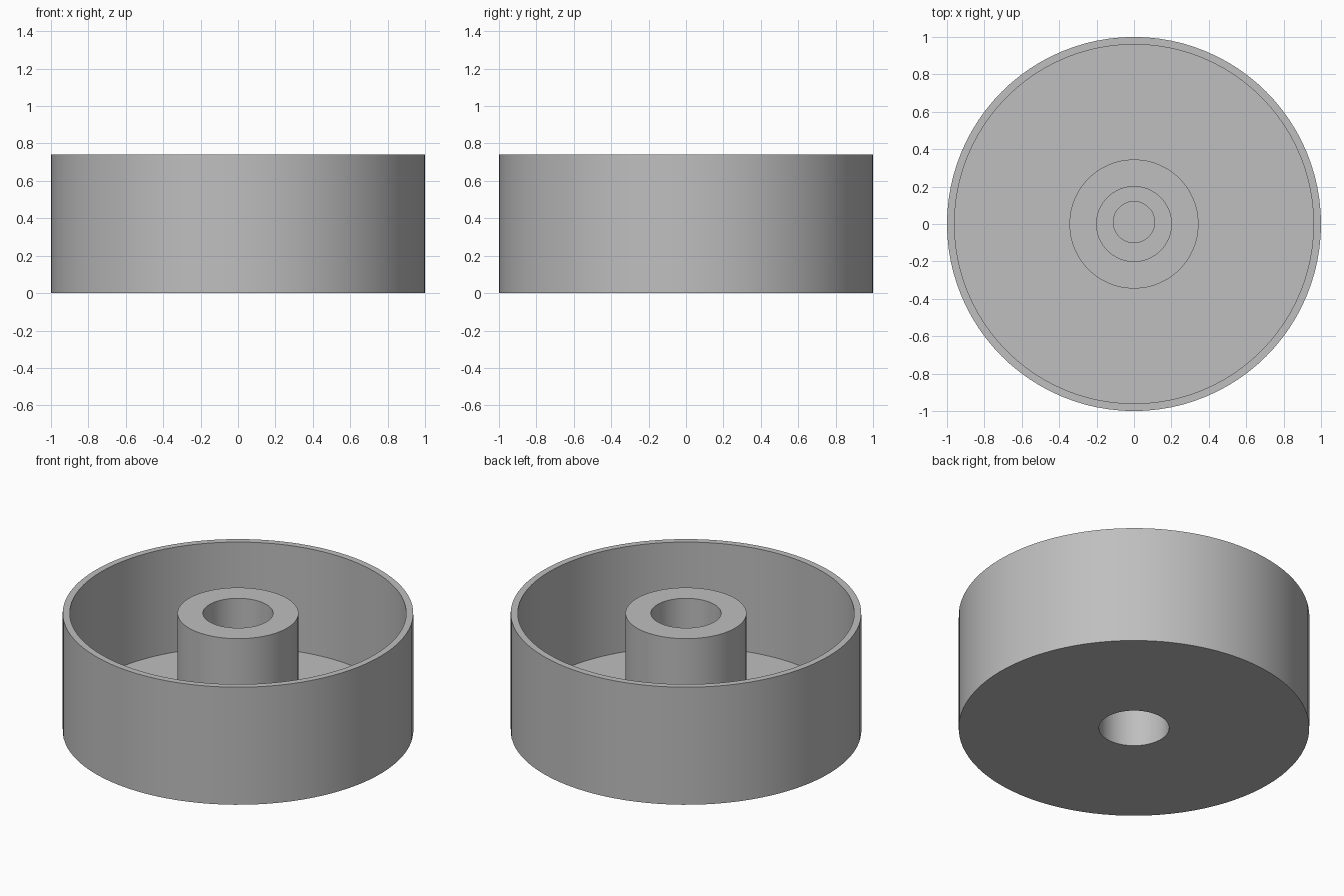
import bpy
import bmesh
import math

cube = bpy.data.objects.get("Cube")
if cube:
    bpy.data.objects.remove(cube, do_unlink=True)

SEGMENTS = 96
HEIGHT = 0.74
OUTER, INNER = 1.0, 0.96
FLOOR = 0.08
BOSS, BORE = 0.345, 0.2
WEB_LOW, WEB_TOP = 0.3, 0.45
POCKET, POCKET_FLOOR, POCKET_SHIFT = 0.11, 0.37, 0.01

grey = bpy.data.materials.new("plain grey")
grey.use_nodes = True
grey.diffuse_color = (0.52, 0.52, 0.52, 1)
grey.node_tree.nodes["Principled BSDF"].inputs["Base Color"].default_value = grey.diffuse_color


def lathe(name, profile, material):
    """Spin (radius, z, y shift) rings about z and cap both ends."""
    bm = bmesh.new()
    rings = []
    for radius, z, shift in profile:
        angles = [math.tau * i / SEGMENTS for i in range(SEGMENTS)]
        rings.append([bm.verts.new((radius * math.cos(a), radius * math.sin(a) + shift, z))
                      for a in angles])
    for low, high in zip(rings, rings[1:]):
        for i in range(SEGMENTS):
            j = (i + 1) % SEGMENTS
            bm.faces.new((low[i], low[j], high[j], high[i]))
    bm.faces.new(rings[0])
    bm.faces.new(rings[-1])
    bmesh.ops.recalc_face_normals(bm, faces=bm.faces)
    mesh = bpy.data.meshes.new(name)
    bm.to_mesh(mesh)
    bm.free()
    mesh.materials.append(material)
    obj = bpy.data.objects.new(name, mesh)
    bpy.context.collection.objects.link(obj)
    bpy.ops.object.select_all(action="DESELECT")
    obj.select_set(True)
    bpy.context.view_layer.objects.active = obj
    bpy.ops.object.shade_smooth_by_angle(angle=math.radians(30))
    return obj


# Open cup with a central hollow boss; the bore is closed by a web inside
lathe("cup_with_boss", [
    # lower bore and underside
    (BORE, WEB_LOW, 0), (BORE, 0, 0), (OUTER, 0, 0),
    # outer wall, rim and cup floor
    (OUTER, HEIGHT, 0), (INNER, HEIGHT, 0), (INNER, FLOOR, 0),
    # boss and upper bore
    (BOSS, FLOOR, 0), (BOSS, HEIGHT, 0), (BORE, HEIGHT, 0), (BORE, WEB_TOP, 0),
    # small blind pocket in the web
    (POCKET, WEB_TOP, POCKET_SHIFT), (POCKET, POCKET_FLOOR, POCKET_SHIFT),
], grey)
